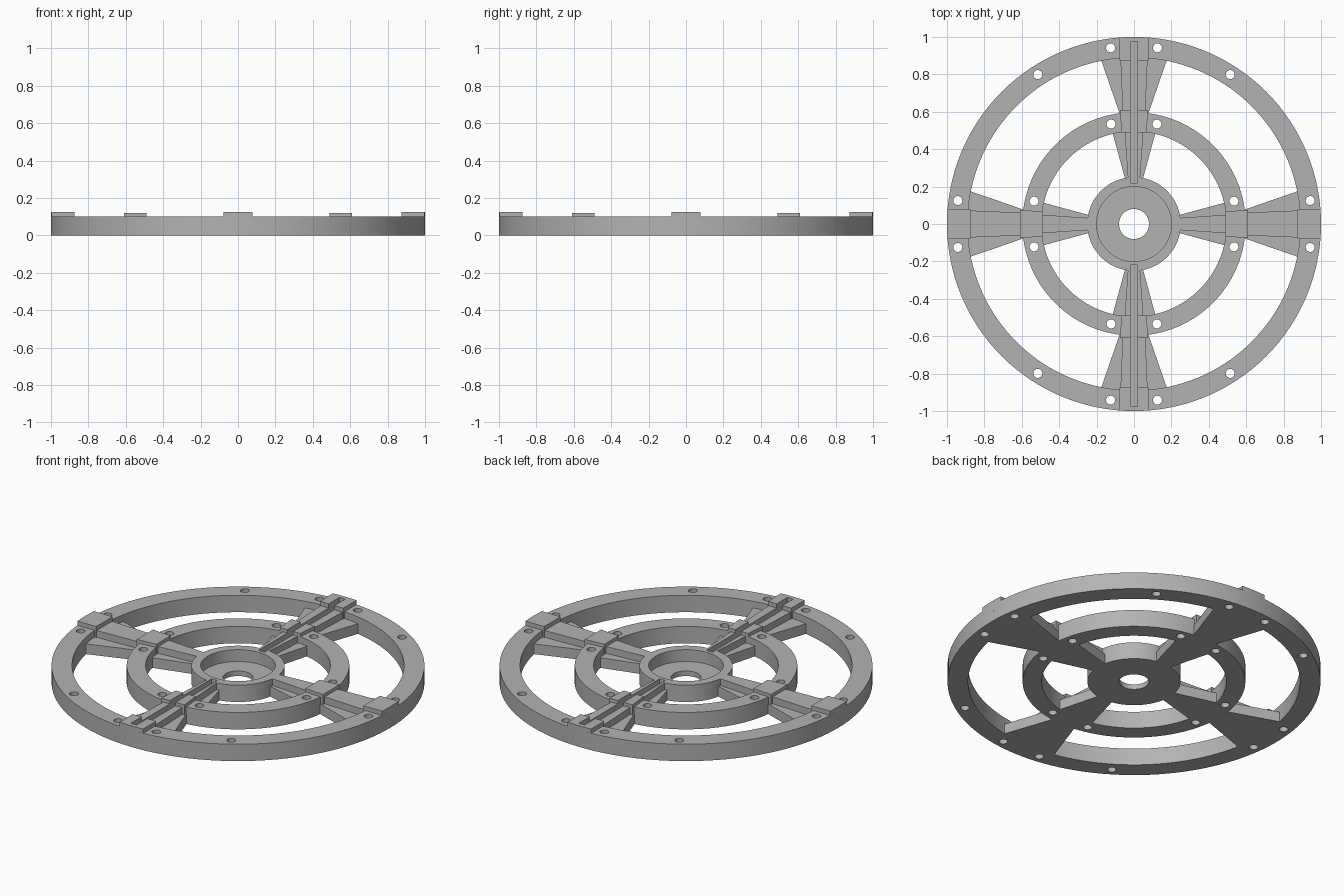
import bpy, bmesh
from math import sin, cos, tau, radians, sqrt, degrees, atan2
from mathutils import Matrix

if "Cube" in bpy.data.objects:
    bpy.data.objects.remove(bpy.data.objects["Cube"], do_unlink=True)

grey = bpy.data.materials.new("plain grey")
grey.use_nodes = True
grey.diffuse_color = (0.45, 0.45, 0.45, 1)
grey.node_tree.nodes["Principled BSDF"].inputs["Base Color"].default_value = (0.45, 0.45, 0.45, 1)

HEIGHT, WEB, FLOOR = 0.1, 0.06, 0.03
SEGMENTS = 128


def finish(name, bm):
    bmesh.ops.recalc_face_normals(bm, faces=bm.faces)
    mesh = bpy.data.meshes.new(name)
    bm.to_mesh(mesh)
    bm.free()
    mesh.materials.append(grey)
    ob = bpy.data.objects.new(name, mesh)
    bpy.context.collection.objects.link(ob)
    return ob


def lathe(name, profile):
    """Revolve a closed (radius, z) profile around z."""
    bm = bmesh.new()
    rows = [[bm.verts.new((r * cos(tau * i / SEGMENTS), r * sin(tau * i / SEGMENTS), z))
             for r, z in profile] for i in range(SEGMENTS)]
    n = len(profile)
    for i in range(SEGMENTS):
        a, b = rows[i], rows[(i + 1) % SEGMENTS]
        for j in range(n):
            k = (j + 1) % n
            bm.faces.new((a[j], b[j], b[k], a[k]))
    return finish(name, bm)


def ring(name, inner, outer):
    return lathe(name, [(inner, 0), (outer, 0), (outer, HEIGHT), (inner, HEIGHT)])


def prism(name, outline, z0, z1, turn=0):
    """Extrude an outline drawn along +x, turned about z."""
    bm = bmesh.new()
    base = bm.faces.new([bm.verts.new((x, y, z0)) for x, y in outline])
    top = bmesh.ops.extrude_face_region(bm, geom=[base])["geom"]
    bmesh.ops.translate(bm, vec=(0, 0, z1 - z0),
                        verts=[v for v in top if isinstance(v, bmesh.types.BMVert)])
    bmesh.ops.transform(bm, matrix=Matrix.Rotation(radians(turn), 4, "Z"), verts=bm.verts)
    return finish(name, bm)


def taper(x0, w0, x1, w1):
    return [(x0, -w0), (x1, -w1), (x1, w1), (x0, w0)]


def hole_cutter(name, radius, angles):
    bm = bmesh.new()
    for a in angles:
        spot = Matrix.Translation((radius * cos(radians(a)), radius * sin(radians(a)), HEIGHT / 2))
        bmesh.ops.create_cone(bm, cap_ends=True, segments=24, radius1=0.024,
                              radius2=0.024, depth=0.3, matrix=spot)
    return finish(name, bm)


def cut(ob, cutter):
    mod = ob.modifiers.new("cut", "BOOLEAN")
    mod.operation, mod.solver, mod.object = "DIFFERENCE", "EXACT", cutter
    bpy.context.view_layer.objects.active = ob
    bpy.ops.object.modifier_apply(modifier=mod.name)


# Rings and the cupped hub
outer_ring = ring("outer_ring", 0.89, 1.0)
middle_ring = ring("middle_ring", 0.495, 0.597)
hub = lathe("hub", [(0.08, 0), (0.25, 0), (0.25, HEIGHT), (0.2, HEIGHT), (0.2, FLOOR), (0.08, FLOOR)])
parts = [outer_ring, middle_ring, hub]
slotted = list(parts)

# Four spokes: low flared webs, raised beams and pads over the rings
for turn, side in ((0, "left"), (90, "back"), (180, "right"), (270, "front")):
    parts.append(prism(side + "_outer_web", taper(0.585, 0.075, 0.895, 0.182), 0, WEB, turn))
    parts.append(prism(side + "_inner_web", taper(0.235, 0.046, 0.5, 0.118), 0, WEB, turn))
    arc = [(sqrt(1 - y * y), y) for y in (-0.077, -0.04, 0, 0.04, 0.077)]
    raised = [
        prism(side + "_outer_beam", taper(0.59, 0.06, 0.895, 0.073), WEB - 0.01, HEIGHT, turn),
        prism(side + "_inner_beam", taper(0.24, 0.032, 0.5, 0.05), WEB - 0.01, HEIGHT, turn),
        prism(side + "_outer_pad", [(0.875, -0.077)] + arc + [(0.875, 0.077)], WEB, 0.125, turn),
        prism(side + "_middle_pad", taper(0.488, 0.066, 0.61, 0.076), WEB, 0.12, turn),
    ]
    parts += raised
    if side in ("front", "back"):
        slotted += raised

# Bolt holes through both rings
near = degrees(atan2(0.125, 0.94))
wide = degrees(atan2(0.8, 0.515))
outer_angles = [q + s * near for q in (0, 90, 180, 270) for s in (-1, 1)]
outer_angles += [wide, 180 - wide, 180 + wide, -wide]
mid_angles = [q + s * 12.9 for q in (0, 90, 180, 270) for s in (-1, 1)]
cutters = [hole_cutter("outer_holes", 0.95, outer_angles),
           hole_cutter("middle_holes", 0.548, mid_angles)]
cut(outer_ring, cutters[0])
cut(middle_ring, cutters[1])

# Long groove along the front and back spokes
for turn in (90, 270):
    groove = prism("groove", taper(0.22, 0.019, 0.975, 0.019), WEB - 0.001, 0.3, turn)
    cutters.append(groove)
    for ob in slotted:
        if ob in (outer_ring, middle_ring, hub) or ob.name.startswith("back" if turn == 90 else "front"):
            cut(ob, groove)

for c in cutters:
    bpy.data.objects.remove(c, do_unlink=True)

# Smooth round walls, crisp edges
bpy.ops.object.select_all(action="DESELECT")
for ob in parts:
    ob.select_set(True)
bpy.context.view_layer.objects.active = outer_ring
bpy.ops.object.shade_smooth_by_angle(angle=radians(30))
